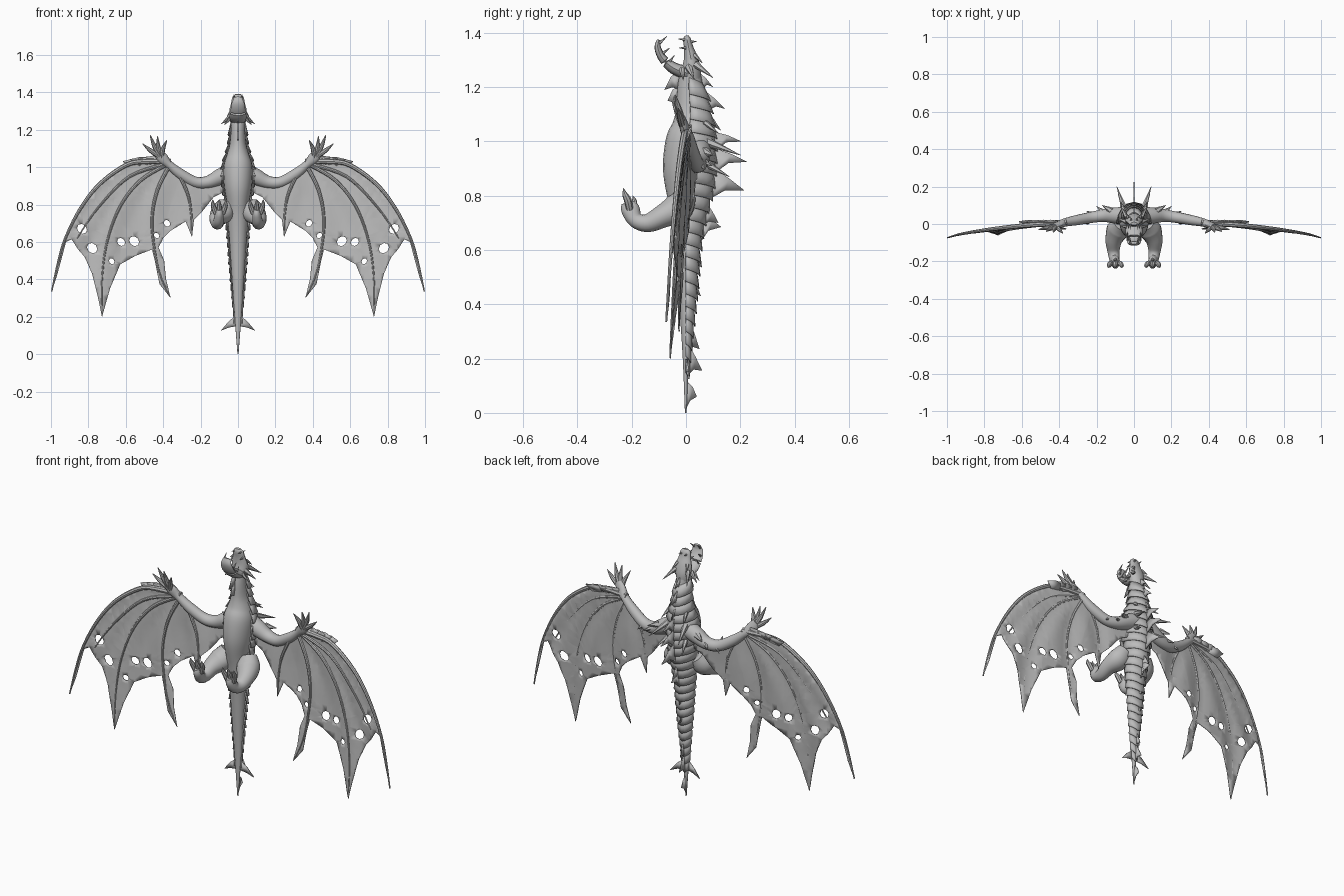
import bpy, bmesh, math
from mathutils import Vector

grey = bpy.data.materials.new("stone grey")
grey.diffuse_color = (0.5, 0.5, 0.5, 1)


def finish(name, bm, mirror=False, thick=0):
    bmesh.ops.recalc_face_normals(bm, faces=bm.faces)
    me = bpy.data.meshes.new(name)
    bm.to_mesh(me)
    bm.free()
    me.materials.append(grey)
    ob = bpy.data.objects.new(name, me)
    bpy.context.collection.objects.link(ob)
    if thick:
        m = ob.modifiers.new("thickness", 'SOLIDIFY')
        m.thickness, m.offset = thick, 0
    if mirror:
        ob.modifiers.new("mirror", 'MIRROR').use_mirror_merge = False
    return ob


def smooth(pts, n=5):
    """Catmull-Rom curve through tuples of any length."""
    out = []
    for i in range(len(pts) - 1):
        p = [pts[max(0, min(len(pts) - 1, i + k))] for k in (-1, 0, 1, 2)]
        for j in range(n):
            t = j / n
            out.append(tuple(0.5 * (2 * b + (c - a) * t + (2 * a - 5 * b + 4 * c - d) * t * t
                                    + (3 * b - a - 3 * c + d) * t ** 3) for a, b, c, d in zip(*p)))
    return out + [tuple(pts[-1])]


def add_tube(bm, pts, sides=10, ref=(0, 1, 0), n=5):
    """Tapered tube; points are x, y, z, radius or x, y, z, radius, second radius."""
    pts = smooth([p if len(p) == 5 else (*p, p[3]) for p in pts], n)
    rings = []
    for i, p in enumerate(pts):
        t = (Vector(pts[min(i + 1, len(pts) - 1)][:3]) - Vector(pts[max(i - 1, 0)][:3])).normalized()
        s = t.cross(Vector(ref)).normalized()
        u = s.cross(t)
        ang = [2 * math.pi * k / sides for k in range(sides)]
        rings.append([bm.verts.new(Vector(p[:3]) + s * p[3] * math.cos(a) + u * p[4] * math.sin(a)) for a in ang])
    for a, b in zip(rings, rings[1:]):
        for k in range(sides):
            bm.faces.new((a[k], a[(k + 1) % sides], b[(k + 1) % sides], b[k]))
    bm.faces.new(rings[0])
    bm.faces.new(rings[-1])


def tubes(name, paths, mirror=False, **kw):
    bm = bmesh.new()
    for p in paths:
        add_tube(bm, p, **kw)
    return finish(name, bm, mirror)


def spikes(name, items, mirror=False, ref=(0.3, 0.2, 0.93)):
    return tubes(name, [[(*a, r), (*b, 0.001)] for a, b, r in items], mirror, sides=6, ref=ref, n=1)


def blades(name, polys, mirror=False):
    bm = bmesh.new()
    for poly in polys:
        bm.faces.new([bm.verts.new(p) for p in poly])
    return finish(name, bm, mirror, 0.006)


# Body from tail tip to neck: height, front y, back y, half width
profile = smooth([(0, -.004, .002, .003), (.2, -.012, .012, .018), (.4, -.025, .03, .032),
                  (.6, -.04, .045, .045), (.72, -.055, .065, .056), (.8, -.07, .088, .06),
                  (.9, -.085, .1, .075), (1, -.075, .1, .078), (1.06, -.05, .093, .062),
                  (1.12, -.037, .083, .045), (1.2, -.032, .064, .038), (1.27, -.02, .052, .04)], 4)


def section(z):
    for a, b in zip(profile, profile[1:]):
        if a[0] <= z <= b[0]:
            f, k, w = [p + (q - p) * (z - a[0]) / (b[0] - a[0]) for p, q in zip(a[1:], b[1:])]
            return (f + k) / 2, w, (k - f) / 2
    return 0, .003, .003


tubes("body", [[(0, (f + k) / 2, z, w, (k - f) / 2) for z, f, k, w in profile]], sides=20, n=1)

# Overlapping back plates, each a flared chevron shell
bm = bmesh.new()
for i in range(23):
    top = 1.235 - i * 0.046
    rows = []
    for drop, out in ((0, .001), (.032, .009), (.06, .015)):
        row = []
        for k in range(-4, 5):
            a = math.radians(24 * k)
            z = top - drop - 0.028 * (1 - abs(k) / 4)
            cy, rx, ry = section(z)
            out2 = out * min(1, rx / .04)
            row.append(bm.verts.new(((rx + out2) * math.sin(a), cy + (ry + out2) * math.cos(a), z)))
        rows.append(row)
    for a, b in zip(rows, rows[1:]):
        for k in range(8):
            bm.faces.new((a[k], a[k + 1], b[k + 1], b[k]))
finish("back_plates", bm, thick=.004)

# Fins along the spine: base top, base bottom, tip y, tip z
fins = []
for zt, zb, ty, tz in [(1.26, 1.19, .1, 1.2), (1.2, 1.11, .145, 1.12), (1.12, 1.04, .13, 1.04),
                       (1.04, .95, .205, 1.0), (.98, .87, .225, .925), (.91, .78, .215, .82),
                       (.78, .68, .12, .7), (.73, .6, .13, .685), (.62, .52, .06, .535),
                       (.5, .42, .055, .43), (.34, .22, .05, .235), (.26, .13, .06, .155)]:
    (c1, _, r1), (c2, _, r2) = section(zt), section(zb)
    y1, y2 = c1 + r1 - .01, c2 + r2 - .01
    fins.append([(0, y1, zt), (0, y1 * .45 + ty * .55, zt * .4 + tz * .6 + .008), (0, ty, tz),
                 (0, (y2 + ty) / 2, tz * .7 + zb * .3 + .012), (0, y2, zb)])
fins.append([(0, 0, .12), (0, .025, .095), (0, .04, .06), (0, .015, .045), (0, -.004, .005)])
blades("spine_fins", fins)
blades("tail_side_fins", [[(.008, 0, .21), (.05, .005, .175), (.092, .01, .125), (.05, .005, .142), (.008, 0, .15)]], True)
spikes("back_spikes", [((.05, .075, 1.0), (.092, .2, .95), .018), ((.05, .07, .92), (.085, .16, .87), .015),
                       ((.05, .07, 1.07), (.07, .12, 1.03), .012)], True)

# Head: upright skull, hanging lower jaw, horns and teeth
tubes("skull", [[(0, .02, 1.22, .036, .036), (0, .02, 1.265, .046, .036), (0, .018, 1.305, .046, .027),
                 (0, .01, 1.345, .036, .018), (0, .004, 1.375, .03, .015), (0, .002, 1.39, .016, .008)]], sides=14)
tubes("lower_jaw", [[(0, .01, 1.25, .042, .025), (0, -.045, 1.27, .045, .022), (0, -.085, 1.305, .04, .016),
                     (0, -.104, 1.345, .033, .012), (0, -.1, 1.375, .018, .007)]], sides=12, ref=(0, .7, -.7))
spikes("head_horns", [((.038, .035, 1.285), (.075, .1, 1.235), .014), ((.036, .01, 1.275), (.09, .03, 1.23), .015),
                      ((.036, -.015, 1.265), (.075, -.01, 1.225), .012), ((.03, .03, 1.32), (.045, .06, 1.29), .01),
                      ((.014, .01, 1.365), (.018, .04, 1.37), .007)], True)
spikes("teeth", [((.02, -.098, 1.362), (.022, -.07, 1.388), .006), ((.032, -.085, 1.325), (.033, -.06, 1.345), .006),
                 ((.02, -.002, 1.375), (.02, -.028, 1.378), .006), ((.03, 0, 1.345), (.03, -.026, 1.345), .006),
                 ((.036, -.06, 1.295), (.036, -.042, 1.318), .005)], True)
blades("throat_fins", [[(0, -.02, 1.26), (0, -.055, 1.24), (0, -.08, 1.19), (0, -.05, 1.2), (0, -.025, 1.19)],
                       [(0, -.02, 1.21), (0, -.05, 1.19), (0, -.068, 1.15), (0, -.03, 1.14)]])

# Arms and hands
tubes("arms", [[(.02, .045, .98, .05, .05), (.09, .045, .95, .045, .045), (.16, .045, .92, .034, .035),
                (.23, .035, .92, .03, .03), (.31, .02, .965, .028, .027), (.37, .008, 1.015, .022, .022),
                (.405, -.005, 1.05, .03, .018), (.43, -.015, 1.085, .022, .014)]], True, sides=14)
tubes("fingers", [[(.41, -.01, 1.05, .013), (.5 * (.41 + x) + .006, y * .4 - .008, .5 * (1.05 + z), .012),
                   (x, y, z, .002)] for x, y, z in
                  [(.38, -.05, 1.145), (.43, -.045, 1.165), (.47, -.04, 1.172), (.51, -.03, 1.125)]], True, sides=8)
spikes("arm_spikes", [((.16, .06, .93), (.2, .095, .91), .016), ((.12, .07, .96), (.17, .1, .95), .02),
                      ((.22, .05, .925), (.255, .07, .895), .014)], True)

# Legs reaching forward, with toes and claws
tubes("legs", [[(.06, 0, .8, .04, .05), (.085, -.03, .755, .056, .062), (.108, -.085, .725, .043, .046),
                (.11, -.14, .7, .034, .034), (.105, -.185, .71, .029, .028), (.1, -.205, .75, .034, .024),
                (.1, -.212, .775, .026, .015)]], True, sides=14, ref=(1, 0, 0))
tubes("toes", [[(.1 + d * .6, -.207, .75, .013), (.1 + d, -.215, .785, .014), (.1 + d * 1.15, -.225, .805, .01),
                (.1 + d * 1.15, -.23, .828, .001)] for d in (-.03, 0, .03)] +
      [[(.1, -.19, .735, .012), (.1, -.19, .78, .009), (.1, -.197, .8, .001)]], True, sides=8)

# Wing bones as x, z paths
lead = smooth([(.36, 1.03), (.5, 1.03), (.6, 1.01), (.74, .91), (.845, .775), (.925, .615), (.965, .48), (.996, .335)])
bones = [lead] + [smooth(p) for p in (
    [(.37, 1.02), (.52, .93), (.63, .79), (.7, .6), (.727, .4), (.727, .21)],
    [(.36, 1.02), (.43, .88), (.46, .72), (.445, .55), (.415, .42), (.365, .31)],
    [(.33, .99), (.27, .86), (.25, .75), (.246, .635)],
    [(.37, 1.02), (.58, .95), (.75, .78), (.86, .62)])]


def flat(x, z):
    return .035 - .075 * x - .05 * (1 - z)


def billow(x, z):
    d = min(math.hypot(x - p, z - q) for b in bones for p, q in b)
    return flat(x, z) + min(.016, .2 * d)


tubes("wing_bones", [[(x, flat(x, z), z, (.016 if i == 0 else .011) * (1 - .8 * k / len(b)))
                      for k, (x, z) in enumerate(b)] for i, b in enumerate(bones)], True, sides=8, n=1)

# Wing membrane with torn trailing edge and holes
outline = [(.03, .87), (.03, .95), (.13, .94), (.22, .915), (.3, .965)] + lead + [
    (.965, .43), (.92, .6), (.89, .615), (.855, .56), (.82, .52), (.78, .43), (.748, .3), (.727, .2),
    (.685, .35), (.63, .48), (.55, .525), (.46, .56), (.445, .5), (.42, .375), (.36, .3),
    (.385, .4), (.395, .5), (.425, .57), (.4, .62), (.36, .66), (.28, .71), (.246, .625),
    (.235, .72), (.19, .765), (.13, .84), (.08, .865)]
loops = [outline]
for hx, hz, r in [(.834, .67, .027), (.78, .567, .028), (.625, .6, .022), (.555, .604, .027),
                  (.675, .497, .016), (.435, .635, .015), (.38, .7, .018)]:
    loops.append([(hx + r * math.cos(k * math.pi / 4), hz + r * math.sin(k * math.pi / 4 + .2)) for k in range(8)])
bm = bmesh.new()
for loop in loops:
    vs = [bm.verts.new((x, 0, z)) for x, z in loop]
    for a, b in zip(vs, vs[1:] + vs[:1]):
        bm.edges.new((a, b))
bmesh.ops.triangle_fill(bm, use_beauty=True, edges=bm.edges[:], normal=(0, -1, 0))
for axis in ((1, 0, 0), (0, 0, 1)):
    for k in range(1, 34):
        bmesh.ops.bisect_plane(bm, geom=bm.verts[:] + bm.edges[:] + bm.faces[:], dist=1e-5,
                               plane_co=Vector(axis) * k * .0331, plane_no=axis)
for v in bm.verts:
    v.co.y = billow(v.co.x, v.co.z)
finish("wing_membrane", bm, True, .004)

# Serrated blades on the leading edge beyond the wrist
blades("wing_blades", [[(x, .01 - .02 * x, 1.02 - s), (x + .01, .015, 1.055 - s), (x + .045, .02, 1.056 - s),
                        (x + .095, .012, 1.045 - s * 1.2), (x + .06, 0, 1.01 - s)]
                       for x, s in ((.4, -.006), (.44, 0), (.48, .003), (.52, .012))], True)

# Smooth shading with sharp edges kept
bpy.ops.object.select_all(action='SELECT')
bpy.context.view_layer.objects.active = bpy.data.objects["body"]
bpy.ops.object.shade_smooth_by_angle(angle=math.radians(40))
